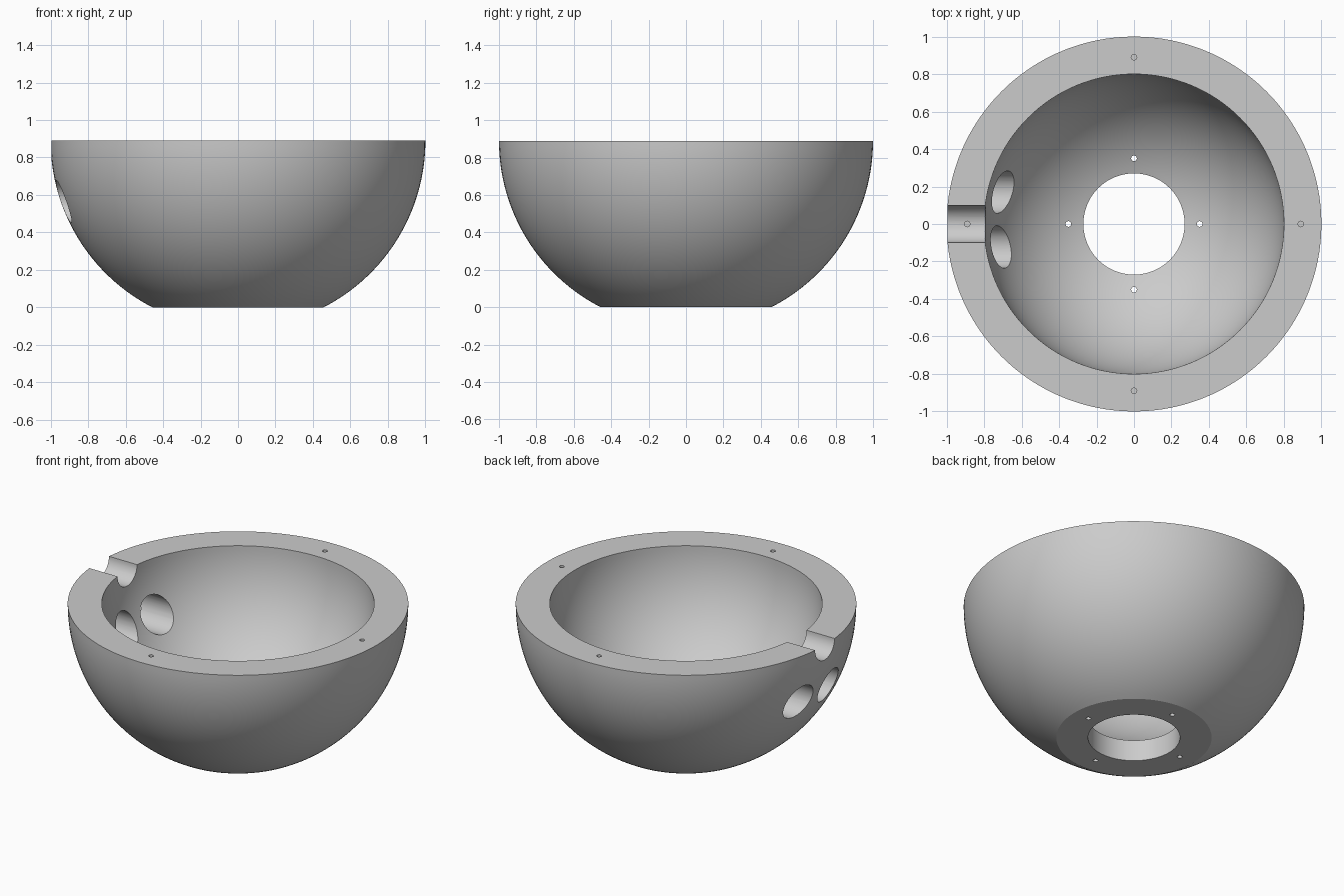
import bpy
import bmesh
from math import asin, cos, sin, pi, radians, sqrt
from mathutils import Matrix, Vector

default = bpy.data.objects.get("Cube")
if default:
    bpy.data.objects.remove(default, do_unlink=True)

RIM_Z = 0.89      # sphere centre height, also the flat rim
OUTER, INNER = 1.0, 0.8
PORT = 0.27       # radius of the floor opening

grey = bpy.data.materials.new("plain_grey")
grey.use_nodes = True
colour = (0.6, 0.6, 0.6, 1)
grey.diffuse_color = colour
grey.node_tree.nodes["Principled BSDF"].inputs["Base Color"].default_value = colour


def make_object(name, bm):
    mesh = bpy.data.meshes.new(name)
    bm.to_mesh(mesh)
    bm.free()
    obj = bpy.data.objects.new(name, mesh)
    bpy.context.collection.objects.link(obj)
    mesh.materials.append(grey)
    return obj


def arc(radius, start, end, steps):
    """Points (r, z) on a sphere section, by angle below the rim."""
    angles = [start + (end - start) * i / steps for i in range(steps + 1)]
    return [(radius * cos(a), RIM_Z - radius * sin(a)) for a in angles]


# Bowl: closed wall section revolved around z
outer_end = asin(RIM_Z / OUTER)
inner_end = asin(sqrt(INNER ** 2 - PORT ** 2) / INNER)
section = arc(OUTER, 0, outer_end, 32) + [(PORT, 0)] + arc(INNER, inner_end, 0, 32)
bm = bmesh.new()
verts = [bm.verts.new((r, 0, z)) for r, z in section]
edges = [bm.edges.new((v, verts[(i + 1) % len(verts)])) for i, v in enumerate(verts)]
bmesh.ops.spin(bm, geom=verts + edges, cent=(0, 0, 0), axis=(0, 0, 1),
               angle=2 * pi, steps=128, use_merge=True)
bmesh.ops.remove_doubles(bm, verts=bm.verts, dist=1e-5)
bmesh.ops.recalc_face_normals(bm, faces=bm.faces)
bowl = make_object("bowl", bm)


def drill(start, end, radius, segments):
    """Cut a round hole between two points."""
    a, b = Vector(start), Vector(end)
    turn = (b - a).to_track_quat("Z", "Y").to_matrix().to_4x4()
    cutter_bm = bmesh.new()
    bmesh.ops.create_cone(cutter_bm, cap_ends=True, segments=segments,
                          radius1=radius, radius2=radius, depth=(b - a).length,
                          matrix=Matrix.Translation((a + b) / 2) @ turn)
    cutter = make_object("hole_cutter", cutter_bm)
    cutter.hide_render = True
    mod = bowl.modifiers.new("hole", "BOOLEAN")
    mod.operation, mod.solver, mod.object = "DIFFERENCE", "EXACT", cutter
    bpy.context.view_layer.objects.active = bowl
    bpy.ops.object.modifier_apply(modifier=mod.name)
    bpy.data.objects.remove(cutter, do_unlink=True)


# Half-round notch in the rim
drill((-1.2, 0, RIM_Z), (-0.5, 0, RIM_Z), 0.1, 48)

# Two level side holes below the notch
for y in (0.17, -0.122):
    drill((-1.2, y, 0.565), (-0.4, y, 0.565), 0.113, 48)

# Blind screw holes in the rim and through holes in the floor
for i in range(4):
    x, y = cos(i * pi / 2), sin(i * pi / 2)
    drill((0.89 * x, 0.89 * y, RIM_Z - 0.2), (0.89 * x, 0.89 * y, 1.1), 0.015, 20)
    drill((0.35 * x, 0.35 * y, -0.1), (0.35 * x, 0.35 * y, 0.4), 0.015, 20)

# Smooth walls with crisp rims
for obj in bpy.context.selected_objects:
    obj.select_set(False)
bowl.select_set(True)
bpy.context.view_layer.objects.active = bowl
bpy.ops.object.shade_smooth_by_angle(angle=radians(22))
